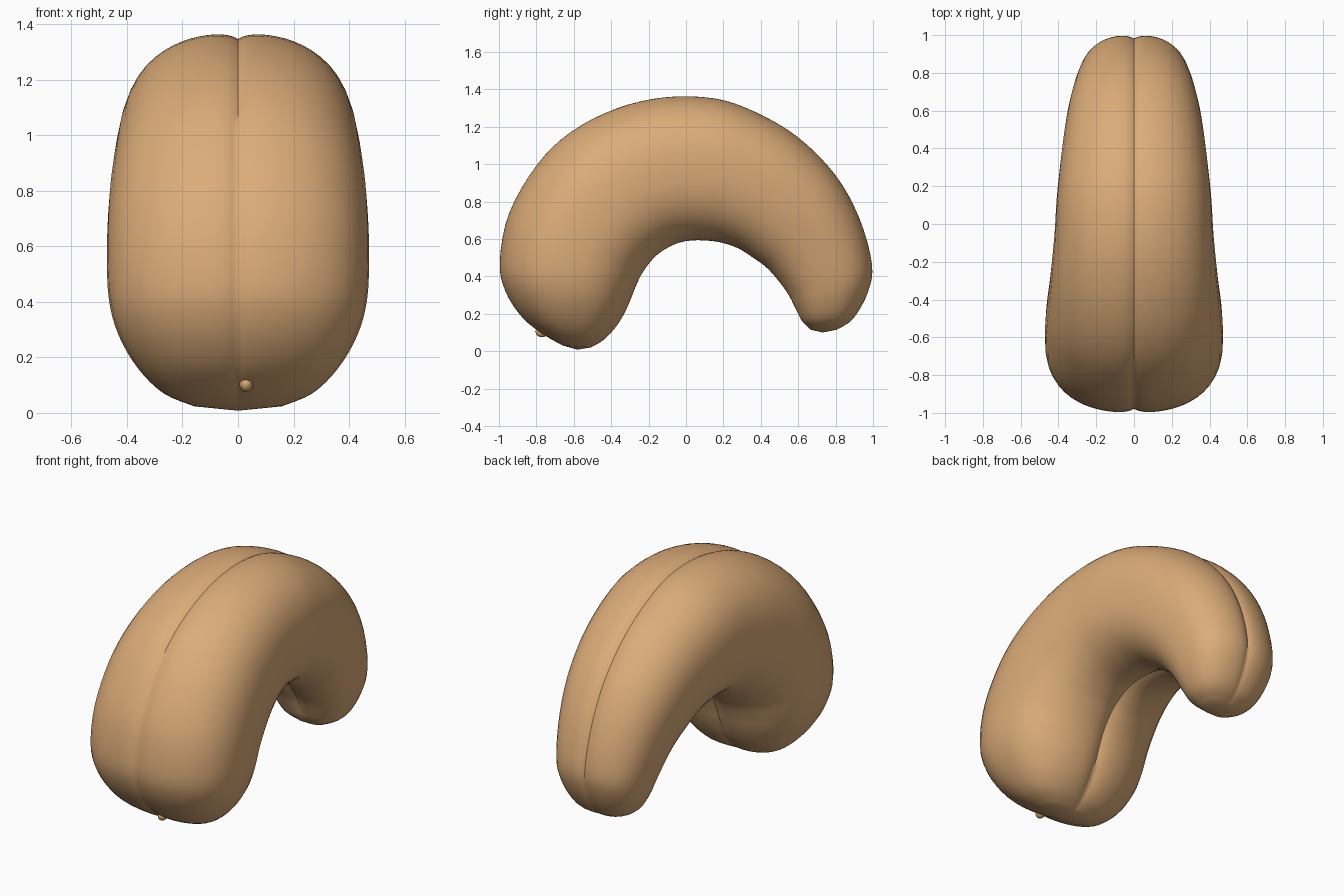
import bpy, bmesh, math
from mathutils import Vector

if "Cube" in bpy.data.objects:
    bpy.data.objects.remove(bpy.data.objects["Cube"])

# Sections along the bend: outer (y, z), inner (y, z), half width
SECTIONS = [
    (-0.66, 0.03, -0.50, 0.02, 0.16), (-0.76, 0.085, -0.43, 0.06, 0.27),
    (-0.88, 0.18, -0.355, 0.14, 0.36), (-0.97, 0.32, -0.30, 0.24, 0.43),
    (-1.0, 0.48, -0.26, 0.34, 0.465), (-0.95, 0.74, -0.22, 0.42, 0.472),
    (-0.80, 1.0, -0.155, 0.50, 0.465), (-0.62, 1.175, -0.09, 0.545, 0.45),
    (-0.38, 1.30, -0.03, 0.57, 0.435), (-0.12, 1.362, 0.03, 0.58, 0.42),
    (0.15, 1.357, 0.10, 0.58, 0.41), (0.37, 1.285, 0.18, 0.57, 0.395),
    (0.60, 1.15, 0.27, 0.54, 0.375), (0.80, 0.95, 0.35, 0.49, 0.35),
    (0.93, 0.72, 0.43, 0.43, 0.32), (1.0, 0.47, 0.52, 0.32, 0.285),
    (0.98, 0.32, 0.57, 0.23, 0.25), (0.90, 0.175, 0.61, 0.16, 0.19),
    (0.81, 0.115, 0.66, 0.115, 0.10)]
TIPS = (Vector((0, -0.58, 0.008)), Vector((0, 0.73, 0.10)))
SIDES, STEPS, POWER = 72, 4, 2.4


def spline(a, b, c, d, t):
    return [0.5 * (2*q + (r-p)*t + (2*p-5*q+4*r-s)*t*t + (3*q-p-3*r+s)*t**3)
            for p, q, r, s in zip(a, b, c, d)]


def ring(sec, frac):
    """Rounded section pinched by a seam on the outer and inner side."""
    oy, oz, iy, iz, w = sec
    mid = Vector((0, (oy + iy) / 2, (oz + iz) / 2))
    half = Vector((0, (oy - iy) / 2, (oz - iz) / 2))
    size = half.length
    fade = min(1, frac * 6 + 0.35, (1 - frac) * 6 + 0.2)
    pts = []
    for k in range(SIDES):
        t = 2 * math.pi * k / SIDES
        t -= 0.36 * math.sin(2 * t)          # more points near the seam
        s, c = math.sin(t), math.cos(t)
        x = math.copysign(abs(s) ** (2 / POWER), s) * w
        h = math.copysign(abs(c) ** (2 / POWER), c)
        width, depth = (0.035, 0.022) if c > 0 else (0.06, 0.035)
        h -= math.copysign(depth * fade * math.exp(-abs(x) / width) / size, c)
        pts.append(mid + half * h + Vector((x, 0, 0)))
    return pts


# Nut body
bm = bmesh.new()
n = len(SECTIONS)
rings = []
for i in range(n - 1):
    quad = [SECTIONS[min(max(j, 0), n - 1)] for j in range(i - 1, i + 3)]
    for k in range(STEPS + (i == n - 2)):
        t = k / STEPS
        pts = ring(spline(*quad, t), (i + t) / (n - 1))
        rings.append([bm.verts.new(p) for p in pts])
for a, b in zip(rings, rings[1:]):
    for k in range(SIDES):
        j = (k + 1) % SIDES
        bm.faces.new((a[k], a[j], b[j], b[k]))
for loop, tip in zip((rings[0], rings[-1]), TIPS):
    pole = bm.verts.new(tip)
    for k in range(SIDES):
        bm.faces.new((pole, loop[k], loop[(k + 1) % SIDES]))
bmesh.ops.recalc_face_normals(bm, faces=bm.faces)
mesh = bpy.data.meshes.new("nut_body")
bm.to_mesh(mesh)
bm.free()
body = bpy.data.objects.new("nut_body", mesh)
bpy.context.collection.objects.link(body)

# Small germ bud in the seam near the front tip
bpy.ops.mesh.primitive_uv_sphere_add(segments=20, ring_count=12, radius=1,
                                     location=(0.03, -0.77, 0.105))
bud = bpy.context.object
bud.name = "germ_bud"
bud.scale = (0.025, 0.035, 0.03)

# Shared tan colour and smooth shading
tan = bpy.data.materials.new("nut_tan")
tan.diffuse_color = (0.71, 0.41, 0.19, 1)
tan.use_nodes = True
tan.node_tree.nodes["Principled BSDF"].inputs["Base Color"].default_value = tan.diffuse_color
for ob in (body, bud):
    ob.data.materials.append(tan)
    bpy.ops.object.select_all(action='DESELECT')
    ob.select_set(True)
    bpy.context.view_layer.objects.active = ob
    bpy.ops.object.shade_smooth_by_angle(angle=math.radians(50))
